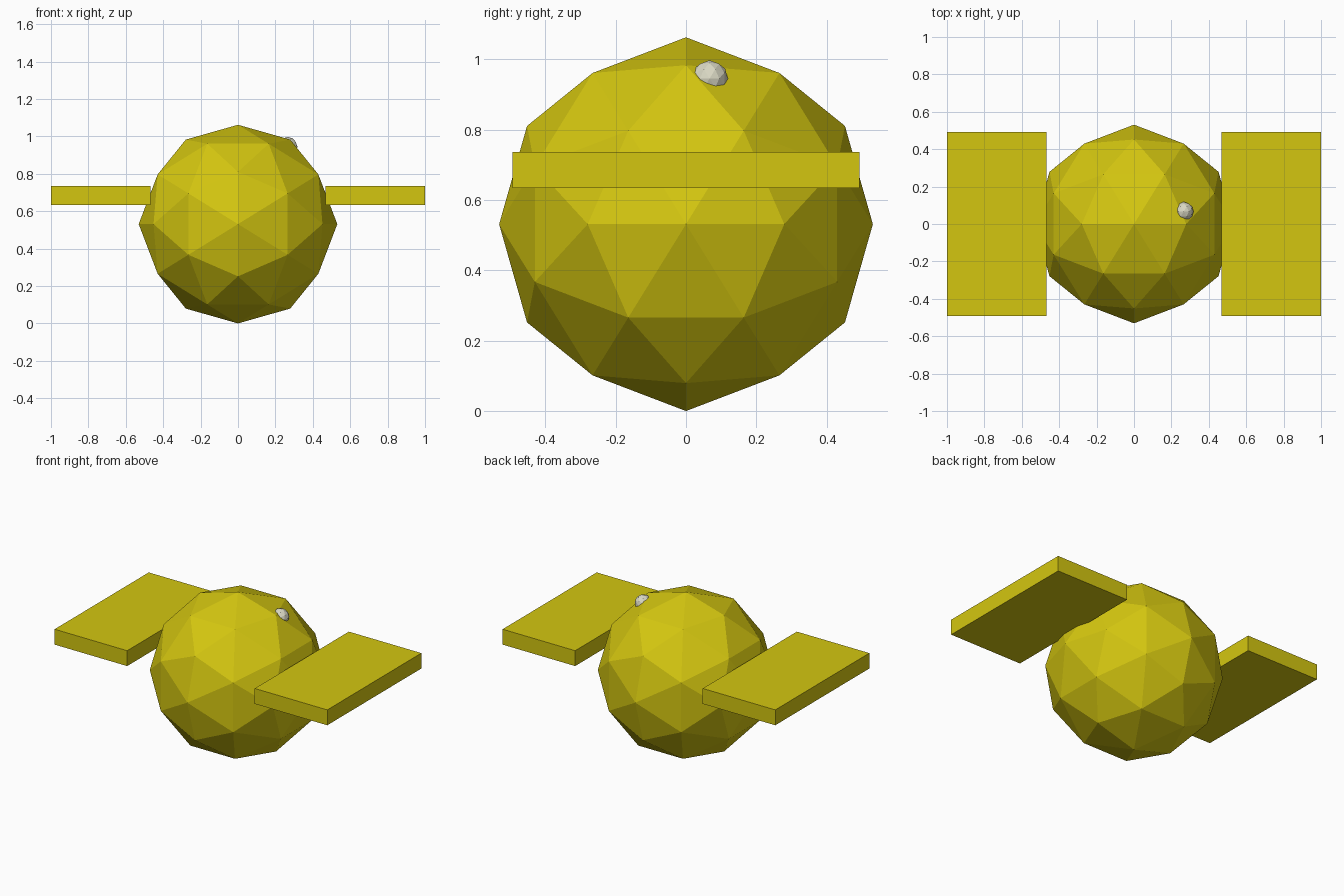
import bpy
from math import radians
from mathutils import Matrix

cube = bpy.data.objects.get("Cube")
if cube:
    bpy.data.objects.remove(cube, do_unlink=True)


def make_material(name, rgb):
    mat = bpy.data.materials.new(name)
    mat.use_nodes = True
    color = (*rgb, 1.0)
    mat.diffuse_color = color
    mat.node_tree.nodes["Principled BSDF"].inputs["Base Color"].default_value = color
    return mat


yellow = make_material("golden yellow", (0.658, 0.565, 0.005))
ivory = make_material("ivory", (0.70, 0.69, 0.55))

# Turns a pole-up icosphere so its edge midpoints lie on the axes
AXIS_ALIGN = Matrix.Rotation(radians(-58.28), 4, 'X') @ Matrix.Rotation(radians(90), 4, 'Z')


def faceted_ball(name, radius, center, mat):
    bpy.ops.mesh.primitive_ico_sphere_add(subdivisions=2, radius=radius)
    ball = bpy.context.object
    ball.name = name
    ball.data.transform(AXIS_ALIGN)
    ball.location = center
    ball.data.materials.append(mat)


def slab(name, size, center, mat):
    bpy.ops.mesh.primitive_cube_add(size=1, location=center)
    box = bpy.context.object
    box.name = name
    box.data.transform(Matrix.Diagonal((*size, 1)))
    box.data.materials.append(mat)


# Round body
faceted_ball("body", 0.531, (0, 0, 0.531), yellow)

# Flat wings on both sides
for side, sign in (("left", 1), ("right", -1)):
    slab(side + "_wing", (0.532, 0.986, 0.102), (sign * 0.734, 0, 0.685), yellow)

# Small eye set into the upper left of the body
faceted_ball("eye", 0.052, (0.266, 0.067, 0.945), ivory)
